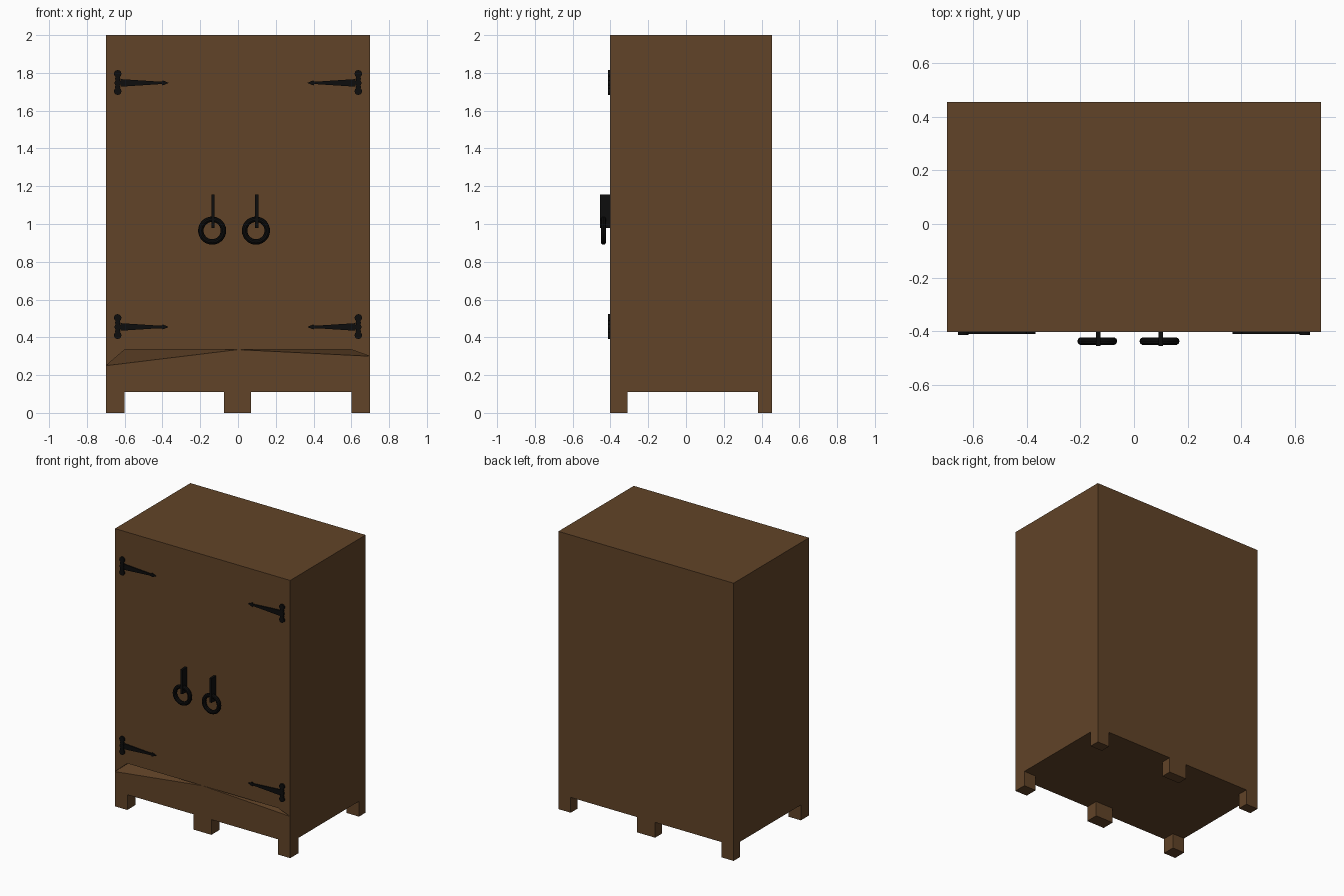
import bpy, bmesh, math

if "Cube" in bpy.data.objects:
    bpy.data.objects.remove(bpy.data.objects["Cube"])

def material(name, col):
    m = bpy.data.materials.new(name)
    m.diffuse_color = (*col, 1)
    m.use_nodes = True
    m.node_tree.nodes["Principled BSDF"].inputs["Base Color"].default_value = m.diffuse_color
    return m

WOOD = material("wood", (0.12, 0.057, 0.021))
IRON = material("iron", (0.004, 0.004, 0.004))
X, YF, YB, Z0, Z1 = 0.698, -0.403, 0.455, 0.11, 2.0

def finish(bm, name, mat):
    bmesh.ops.recalc_face_normals(bm, faces=bm.faces[:])
    me = bpy.data.meshes.new(name)
    bm.to_mesh(me)
    bm.free()
    me.materials.append(mat)
    ob = bpy.data.objects.new(name, me)
    bpy.context.collection.objects.link(ob)
    return ob

def box(name, x0, x1, y0, y1, z0, z1, mat):
    bm = bmesh.new()
    bmesh.ops.create_cube(bm, size=1)
    for v in bm.verts:
        v.co = (x0 + (v.co.x + .5) * (x1 - x0),
                y0 + (v.co.y + .5) * (y1 - y0),
                z0 + (v.co.z + .5) * (z1 - z0))
    return finish(bm, name, mat)

# Cabinet body, with two sloping wedge recesses under the doors
bm = bmesh.new()
V = lambda x, y, z: bm.verts.new((x, y, z))
fl, fr, bl, br = [[V(x, y, z) for z in (Z0, Z1)]
                  for x, y in ((-X, YF), (X, YF), (-X, YB), (X, YB))]
a, b, mid = V(-X, YF, .25), V(X, YF, .30), V(0, YF, .335)
c, d = V(-.6, YF, .335), V(.6, YF, .335)
p, q = V(-.6, YF + .3, .335), V(.6, YF + .3, .335)
for f in ([a, c, mid, d, b, fr[1], fl[1]],          # doors
          [fl[0], fr[0], b, mid, a],                # lower rail
          [fl[0], a, fl[1], bl[1], bl[0]],          # left side
          [fr[0], b, fr[1], br[1], br[0]],          # right side
          [bl[0], br[0], br[1], bl[1]],             # back
          [fl[1], fr[1], br[1], bl[1]],             # top
          [fl[0], fr[0], br[0], bl[0]],             # bottom
          [a, mid, p], [c, mid, p], [a, c, p],      # left recess
          [b, mid, q], [d, mid, q], [b, d, q]):     # right recess
    bm.faces.new(f)
finish(bm, "cabinet_body", WOOD)

# Six feet
for side, y0, y1 in (("front", YF, -.31), ("back", .38, YB)):
    for pos, x0, x1 in (("left", -X, -.6), ("middle", -.073, .07), ("right", .6, X)):
        box(f"{side}_{pos}_foot", x0, x1, y0, y1, 0, Z0, WOOD)

# Strap hinges: knobbed plate and tapered strap with a spear tip
def plate(bm, pts, depth):
    face = bm.faces.new([bm.verts.new((x, YF + .002, z)) for x, z in pts])
    ext = bmesh.ops.extrude_face_region(bm, geom=[face])["geom"]
    for v in ext:
        if isinstance(v, bmesh.types.BMVert):
            v.co.y -= depth

def hinge(name, s, cz):
    bm = bmesh.new()
    half = [(-.622, .02), (-.59, .018), (-.42, .007), (-.402, .007), (-.4, .014), (-.367, 0)]
    outline = half + [(x, -z) for x, z in reversed(half[:-1])]
    plate(bm, [(s * x, cz + z) for x, z in outline], .01)
    for dz, r in ((.048, .02), (.022, .014), (0, .017), (-.022, .014), (-.044, .02)):
        ring = [(s * (-.637 + r * math.cos(t * math.pi / 6)),
                 cz + dz + r * math.sin(t * math.pi / 6)) for t in range(12)]
        plate(bm, ring, .013)
    finish(bm, name, IRON)

for side, s in (("left", -1), ("right", 1)):
    for lvl, z in (("upper", 1.747), ("lower", .455)):
        hinge(f"{lvl}_{side}_hinge", -s, z)

# Ring pulls hanging from thin brackets
for side, x in (("left", -.137), ("right", .095)):
    box(f"{side}_pull_bracket", x - .004, x + .014 - .001, -.455, YF + .003, .98, 1.155, IRON)
    bpy.ops.mesh.primitive_torus_add(location=(x, -.437, .965), rotation=(math.pi / 2, 0, 0),
                                     major_radius=.06, minor_radius=.0145,
                                     major_segments=28, minor_segments=10)
    ring = bpy.context.object
    ring.name = f"{side}_pull_ring"
    ring.data.materials.append(IRON)
    bpy.ops.object.shade_smooth_by_angle()
